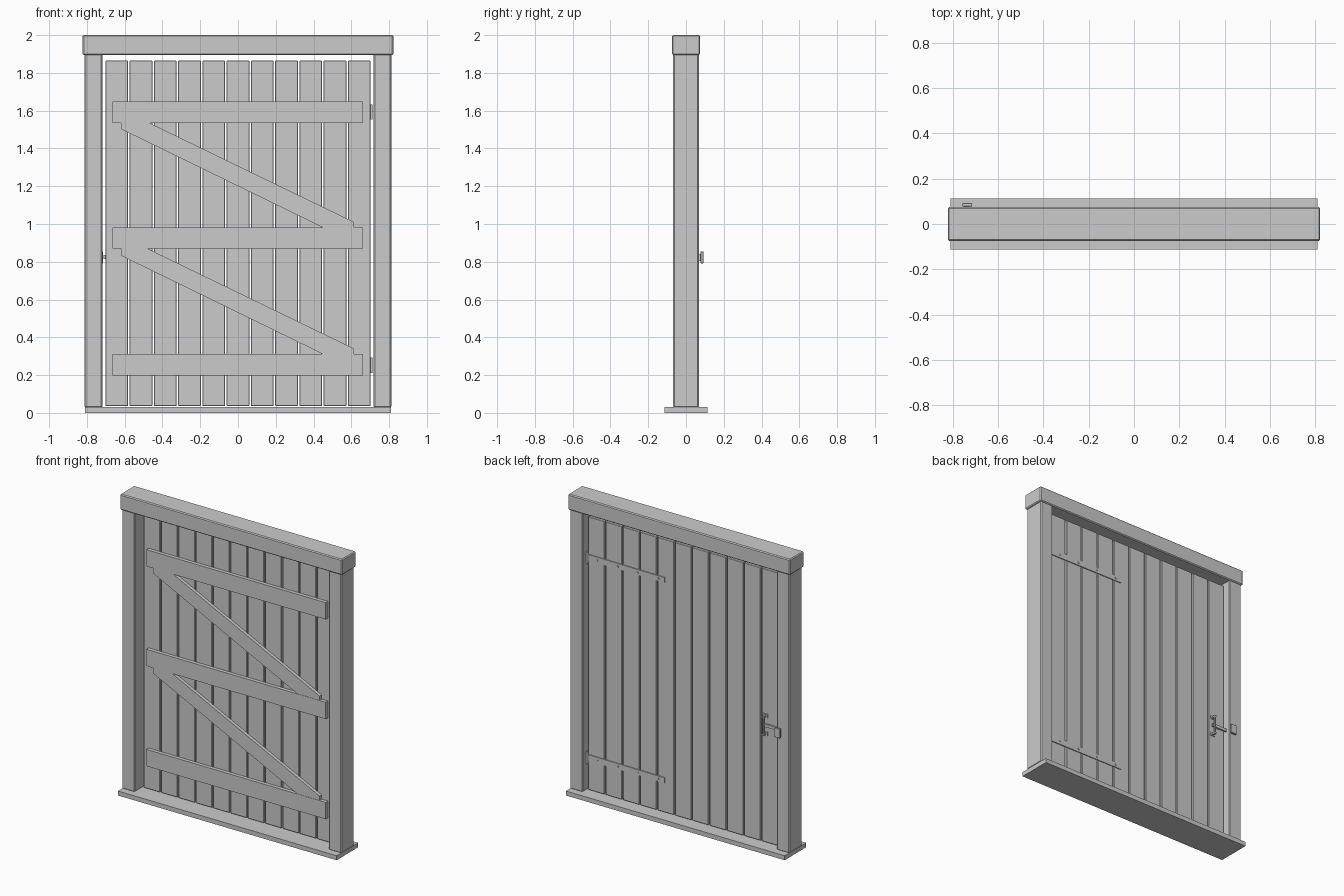
import bpy, bmesh
from mathutils import Vector

cube = bpy.data.objects.get("Cube")
if cube:
    bpy.data.objects.remove(cube, do_unlink=True)

grey = bpy.data.materials.new("plain_grey")
grey.use_nodes = True
grey.diffuse_color = (0.6, 0.6, 0.6, 1)
grey.node_tree.nodes["Principled BSDF"].inputs["Base Color"].default_value = (0.6, 0.6, 0.6, 1)


def finish(name, bm, bevel=0):
    bmesh.ops.recalc_face_normals(bm, faces=bm.faces)
    mesh = bpy.data.meshes.new(name)
    bm.to_mesh(mesh)
    bm.free()
    mesh.materials.append(grey)
    obj = bpy.data.objects.new(name, mesh)
    bpy.context.collection.objects.link(obj)
    if bevel:
        mod = obj.modifiers.new("soft_edges", 'BEVEL')
        mod.width = bevel
        mod.segments = 1
    return obj


def box(name, x, y, z, bevel=0):
    """Box from (low, high) ranges along each axis."""
    bm = bmesh.new()
    bmesh.ops.create_cube(bm, size=1)
    for v in bm.verts:
        v.co = Vector([(a + b) / 2 + c * (b - a) for c, (a, b) in zip(v.co, (x, y, z))])
    return finish(name, bm, bevel)


def slab(name, outline, y0, y1):
    """Extrude an x-z outline from y0 to y1."""
    bm = bmesh.new()
    face = bm.faces.new([bm.verts.new((x, y0, z)) for x, z in outline])
    out = bmesh.ops.extrude_face_region(bm, geom=[face])
    for v in out["geom"]:
        if isinstance(v, bmesh.types.BMVert):
            v.co.y = y1
    return finish(name, bm)


def cylinder(name, centre, radius, depth, axis, sides=12):
    bm = bmesh.new()
    bmesh.ops.create_cone(bm, cap_ends=True, segments=sides, radius1=radius,
                          radius2=radius, depth=depth)
    turn = Vector((0, 0, 1)).rotation_difference(Vector(axis)).to_matrix()
    for v in bm.verts:
        v.co = turn @ v.co + Vector(centre)
    return finish(name, bm)


# Frame
box("sill", (-0.81, 0.81), (-0.113, 0.113), (0, 0.03))
box("lintel", (-0.822, 0.822), (-0.075, 0.075), (1.895, 2), 0.006)
for side, x in (("right", (-0.812, -0.718)), ("left", (0.718, 0.812))):
    box(side + "_post", x, (-0.068, 0.068), (0.028, 1.9), 0.006)

# Door planks with open gaps
BACK, FRONT = 0.031, 0.006
PITCH, COUNT = 0.1284, 11
for i in range(COUNT):
    mid = (i - (COUNT - 1) / 2) * PITCH
    box(f"plank_{i + 1}", (mid - 0.06, mid + 0.06), (FRONT, BACK), (0.036, 1.865), 0.003)

# Ledges and diagonal braces on the front
for label, z in (("lower", 0.255), ("middle", 0.925), ("upper", 1.592)):
    box(label + "_ledge", (-0.665, 0.662), (-0.018, FRONT), (z - 0.056, z + 0.056))
for label, drop in (("upper", 0), ("lower", 0.67)):
    outline = [(-0.62, 1.503), (-0.62, 1.55), (-0.5, 1.55),
               (0.615, 1.01), (0.615, 0.96), (0.493, 0.96)]
    slab(label + "_brace", [(x, z - drop) for x, z in outline], -0.016, FRONT)

# Strap hinges on the back
for label, z in (("lower", 0.252), ("upper", 1.592)):
    strap = [(0.7, z - 0.022), (0.7, z + 0.022), (0.135, z + 0.018), (0.135, z - 0.018)]
    slab(label + "_hinge_strap", strap, BACK - 0.001, BACK + 0.006)
    cylinder(label + "_hinge_knuckle", (0.706, BACK + 0.005, z), 0.007, 0.08, (0, 0, 1))
    for i in range(4):
        cylinder(f"{label}_hinge_screw_{i + 1}", (0.63 - 0.15 * i, BACK + 0.007, z),
                 0.006, 0.006, (0, 1, 0), 8)

# Latch: pull handle, bar and keeper
LATCH = 0.825
box("handle_grip", (-0.618, -0.606), (0.05, 0.06), (LATCH - 0.06, LATCH + 0.06), 0.002)
for label, z in (("bottom", LATCH - 0.06), ("top", LATCH + 0.06)):
    box(f"handle_{label}_stub", (-0.618, -0.606), (BACK - 0.001, 0.06), (z - 0.006, z + 0.006))
    box(f"handle_{label}_foot", (-0.628, -0.596), (BACK - 0.001, 0.036), (z - 0.012, z + 0.012))
box("latch_bar", (-0.712, -0.6), (0.038, 0.048), (LATCH - 0.01, LATCH + 0.01))
box("latch_bar_pivot", (-0.66, -0.645), (BACK - 0.001, 0.04), (LATCH - 0.008, LATCH + 0.008))
box("keeper_plate", (-0.758, -0.714), (0.078, 0.092), (0.792, 0.855), 0.002)
box("keeper_mount", (-0.75, -0.73), (0.066, 0.08), (0.805, 0.842))
